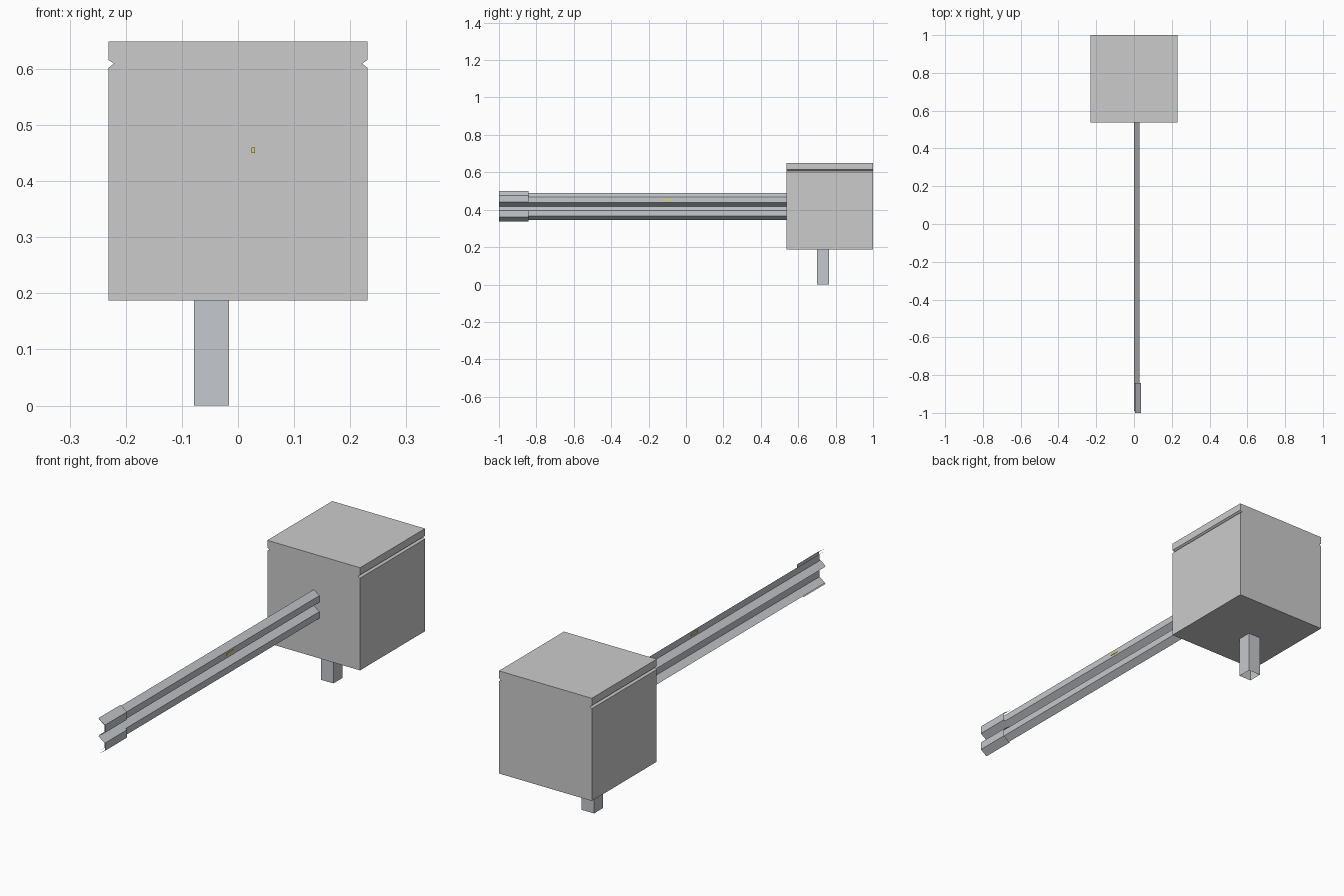
import bpy

if "Cube" in bpy.data.objects:
    bpy.data.objects.remove(bpy.data.objects["Cube"])


def material(name, color):
    m = bpy.data.materials.new(name)
    m.diffuse_color = color
    m.use_nodes = True
    m.node_tree.nodes["Principled BSDF"].inputs["Base Color"].default_value = m.diffuse_color
    return m


steel = material("steel", (0.56, 0.58, 0.61, 1))
amber = material("amber", (0.75, 0.65, 0.15, 1))


def extrude(name, profile, axis, lo, hi, closed=False, caps=False, mat=None):
    """Sweep a 2D profile along y (points are x, z) or z (points are x, y)."""
    n = len(profile)
    verts = []
    for t in (lo, hi):
        verts += [(a, t, b) if axis == 'y' else (a, b, t) for a, b in profile]
    flip = axis == 'y'
    faces = []
    for i in range(n if closed else n - 1):
        j = (i + 1) % n
        f = (i, j, n + j, n + i)
        faces.append(f[::-1] if flip else f)
    if caps:
        ends = [tuple(range(n))[::-1], tuple(range(n, 2 * n))]
        faces += [f[::-1] if flip else f for f in ends]
    mesh = bpy.data.meshes.new(name)
    mesh.from_pydata(verts, [], faces)
    if mat:
        mesh.materials.append(mat)
    ob = bpy.data.objects.new(name, mesh)
    bpy.context.collection.objects.link(ob)
    return ob


def w_profile(x0, x1, mid, half, crest_lo, crest_hi):
    """Lower half of the W section mirrored upward, ordered bottom to top."""
    upper = [(x0, mid), (x1, mid + crest_lo), (x1, mid + crest_hi), (x0, mid + half)]
    lower = [(x, 2 * mid - z) for x, z in reversed(upper[1:])]
    return lower + upper


# Block: grooved along both sides
W, D = 0.231, 0.01
right = [(W, 0.187), (W, 0.602), (W - D, 0.609), (W, 0.616), (W, 0.649)]
block = right + [(-x, z) for x, z in reversed(right)]
extrude("block", block, 'y', 0.538, 1.0, closed=True, caps=True)

# Thin folded rail, running into the block as far as the post
MID = 0.418
extrude("rail", w_profile(0.001, 0.028, MID, 0.072, 0.021, 0.051),
        'y', -0.99, 0.81, mat=steel)

# Wider sleeve at the free end
extrude("rail_sleeve", w_profile(0.005, 0.037, MID, 0.081, 0.023, 0.058),
        'y', -1.0, -0.842, mat=steel)

# Open square tube post
extrude("post", [(-0.078, 0.701), (-0.016, 0.701), (-0.016, 0.765), (-0.078, 0.765)],
        'z', 0.0, 0.49, closed=True, mat=steel)

# Small reflector at the middle of the rail
extrude("reflector", [(0.024, 0.45), (0.03, 0.45), (0.03, 0.46), (0.024, 0.46)],
        'y', -0.12, -0.075, closed=True, caps=True, mat=amber)
